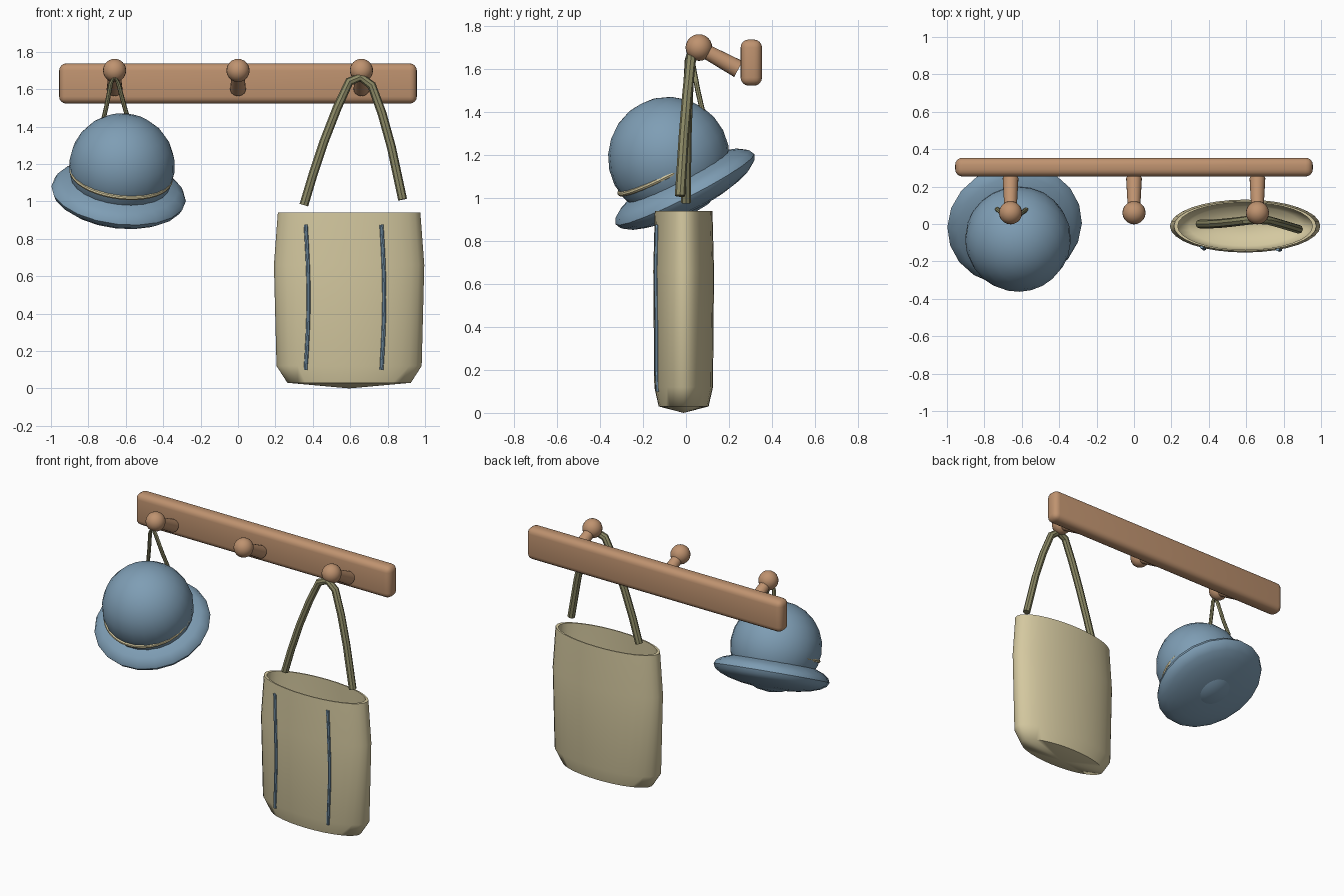
import bpy
import bmesh
import math
from mathutils import Vector, Matrix

cube = bpy.data.objects.get("Cube")
if cube:
    bpy.data.objects.remove(cube, do_unlink=True)


def material(name, rgb):
    m = bpy.data.materials.new(name)
    m.use_nodes = True
    m.diffuse_color = (*rgb, 1)
    m.node_tree.nodes["Principled BSDF"].inputs["Base Color"].default_value = (*rgb, 1)
    return m


WOOD = material("warm wood", (0.52, 0.29, 0.16))
BLUE = material("dusty blue", (0.21, 0.34, 0.46))
CREAM = material("cream canvas", (0.66, 0.58, 0.35))
OLIVE = material("olive strap", (0.26, 0.25, 0.13))


def finish(bm, name, mat, matrix=Matrix(), angle=40):
    """Turn a bmesh into a smooth-shaded object."""
    mesh = bpy.data.meshes.new(name)
    bm.transform(matrix)
    bmesh.ops.recalc_face_normals(bm, faces=bm.faces)
    bm.to_mesh(mesh)
    bm.free()
    mesh.materials.append(mat)
    obj = bpy.data.objects.new(name, mesh)
    bpy.context.collection.objects.link(obj)
    shade(obj, angle)
    return obj


def shade(obj, angle):
    bpy.ops.object.select_all(action="DESELECT")
    obj.select_set(True)
    bpy.context.view_layer.objects.active = obj
    bpy.ops.object.shade_smooth_by_angle(angle=math.radians(angle))


def ellipsoid(name, mat, matrix, scale, segments=24, rings=12):
    bm = bmesh.new()
    bmesh.ops.create_uvsphere(bm, u_segments=segments, v_segments=rings, radius=1)
    return finish(bm, name, mat, matrix @ Matrix.Diagonal((*scale, 1)))


def lathe(name, mat, profile, matrix, segments=32, closed=False, angle=40):
    """Spin (radius, height) points around z."""
    bm = bmesh.new()
    verts = [bm.verts.new((r, 0, z)) for r, z in profile]
    pairs = list(zip(verts, verts[1:]))
    if closed:
        pairs.append((verts[-1], verts[0]))
    edges = [bm.edges.new(p) for p in pairs]
    bmesh.ops.spin(bm, geom=verts + edges, cent=(0, 0, 0), axis=(0, 0, 1),
                   angle=math.tau, steps=segments)
    bmesh.ops.remove_doubles(bm, verts=bm.verts, dist=0.0005)
    return finish(bm, name, mat, matrix, angle)


def tube(name, mat, points, radius):
    curve = bpy.data.curves.new(name, "CURVE")
    curve.dimensions = "3D"
    curve.bevel_depth = radius
    curve.bevel_resolution = 2
    curve.use_fill_caps = True
    spline = curve.splines.new("POLY")
    spline.points.add(len(points) - 1)
    for p, co in zip(spline.points, points):
        p.co = (*co, 1)
    curve.materials.append(mat)
    obj = bpy.data.objects.new(name, curve)
    bpy.context.collection.objects.link(obj)
    bpy.ops.object.select_all(action="DESELECT")
    obj.select_set(True)
    bpy.context.view_layer.objects.active = obj
    bpy.ops.object.convert(target="MESH")
    shade(bpy.context.object, 40)


# Wall rail with rounded edges
bm = bmesh.new()
bmesh.ops.create_cube(bm, size=1)
rail_matrix = Matrix.Translation((0, 0.304, 1.63)) @ Matrix.Diagonal((1.912, 0.1, 0.215, 1))
bm.transform(rail_matrix)
bmesh.ops.bevel(bm, geom=bm.edges[:], offset=0.038, segments=4, profile=0.5, affect="EDGES")
finish(bm, "wall_rail", WOOD)

# Three pegs: tapered shaft and ball end
PEG_X = 0.66
for side, x in (("right", -PEG_X), ("middle", 0), ("left", PEG_X)):
    ball, root = Vector((x, 0.06, 1.70)), Vector((x, 0.244, 1.60))
    axis = root - ball
    turn = axis.to_track_quat("Z", "Y").to_matrix().to_4x4()
    bm = bmesh.new()
    bmesh.ops.create_cone(bm, cap_ends=True, segments=20, radius1=0.032,
                          radius2=0.042, depth=axis.length)
    finish(bm, side + "_peg_shaft", WOOD, Matrix.Translation((ball + root) / 2) @ turn)
    ellipsoid(side + "_peg_ball", WOOD, Matrix.Translation(ball), (0.062,) * 3, 20, 12)

# Hat: crown, brim and ribbon share one tilted axis
axis = Vector((0.11, -0.45, 0.885)).normalized()
tilt = Vector((0, 0, 1)).rotation_difference(axis).to_matrix().to_4x4()
hat = Matrix.Translation((-0.62, -0.08, 1.188)) @ tilt
ellipsoid("hat_crown", BLUE, hat, (0.283, 0.283, 0.283))
ellipsoid("hat_brim", BLUE, hat @ Matrix.Translation((0, 0, -0.166)),
          (0.362, 0.362, 0.1), 20, 12)
ring = [(0.266 + 0.012 * math.cos(a), 0.012 * math.sin(a))
        for a in (i * math.tau / 8 for i in range(8))]
lathe("hat_ribbon", CREAM, ring, hat @ Matrix.Translation((0, -0.012, -0.046)), 40, True)

# Hat hanging loop
tube("hat_loop", OLIVE, [(-0.732, 0.08, 1.39), (-0.705, 0.055, 1.50), (-0.68, 0.03, 1.63),
                         (-0.66, 0.022, 1.67), (-0.64, 0.03, 1.63), (-0.605, 0.055, 1.50),
                         (-0.572, 0.08, 1.39)], 0.012)

# Bag: open oval shell, outer wall then inner wall
BAG_X, BAG_Y, FLAT = 0.594, -0.011, 0.352
outer = [(0, 0), (0.33, 0.03), (0.388, 0.12), (0.402, 0.66), (0.381, 0.94)]
inner = [(0.36, 0.94), (0.378, 0.66), (0.362, 0.13), (0.3, 0.06), (0, 0.03)]
bag = Matrix.Translation((BAG_X, BAG_Y, 0)) @ Matrix.Diagonal((1, FLAT, 1, 1))
lathe("bag_body", CREAM, outer + inner, bag, 32, angle=60)


def bag_radius(z):
    for (r0, z0), (r1, z1) in zip(outer, outer[1:]):
        if z <= z1:
            return r0 + (r1 - r0) * (z - z0) / (z1 - z0)
    return outer[-1][0]


# Stitched seams lying along the bag front
for side, x in (("right", 0.362), ("left", 0.767)):
    path = []
    for i in range(9):
        t = i / 8
        z = 0.1 + 0.775 * t
        px = x + 0.015 * math.sin(math.pi * t)
        r = bag_radius(z)
        path.append((px, BAG_Y - FLAT * math.sqrt(r * r - (px - BAG_X) ** 2) - 0.002, z))
    tube(side + "_bag_seam", BLUE, path, 0.0105)

# Bag strap looped over the peg
tube("bag_strap", OLIVE, [(0.352, 0, 0.98), (0.40, 0, 1.14), (0.46, 0.003, 1.32),
                          (0.53, 0.01, 1.50), (0.595, 0.018, 1.64), (0.655, 0.025, 1.665),
                          (0.715, 0.02, 1.62), (0.77, 0.005, 1.47), (0.82, -0.01, 1.29),
                          (0.88, -0.028, 1.01)], 0.024)
